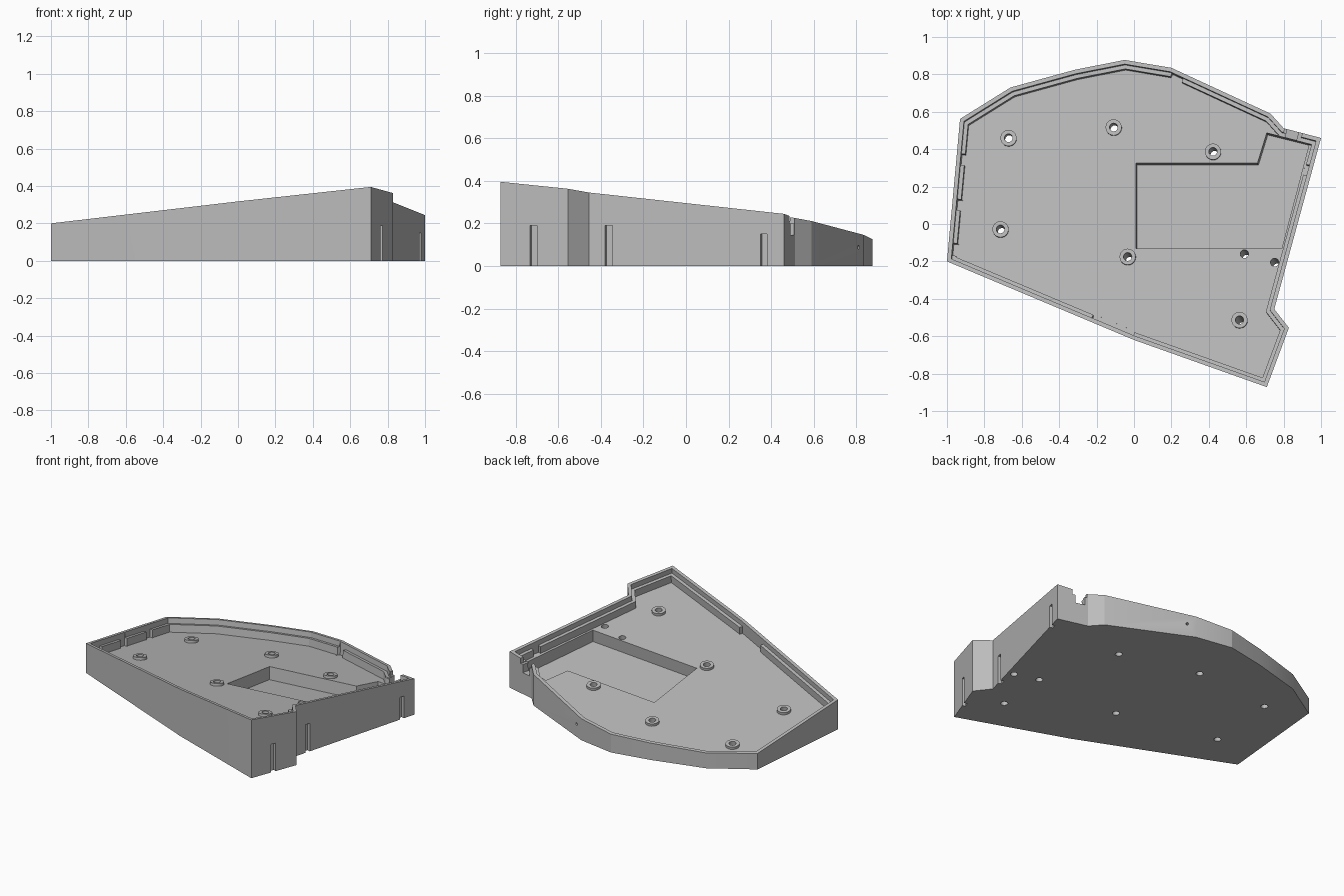
import bpy, bmesh, math
from mathutils import Vector

cube = bpy.data.objects.get("Cube")
if cube:
    bpy.data.objects.remove(cube, do_unlink=True)

grey = bpy.data.materials.new("plain grey")
grey.use_nodes = True
grey.diffuse_color = (0.5, 0.5, 0.5, 1)
grey.node_tree.nodes["Principled BSDF"].inputs["Base Color"].default_value = (0.5, 0.5, 0.5, 1)

# Sloping rim plane; the inside of the tray is built square to it
SX, SY, RIM = 0.064, -0.127, 0.239
NORMAL = Vector((-SX, -SY, 1)).normalized()
FLOOR = 0.085

OUTLINE = [Vector(p) for p in (
    (-1, -.2), (0, -.62), (.71, -.872), (.828, -.555), (.75, -.455), (1, .46), (.8, .512),
    (.73, .59), (.2, .835), (-.05, .877), (-.315, .825), (-.66, .73), (-.93, .562))]


def on_plane(p, drop=0):
    return Vector((p[0], p[1], RIM + SX * p[0] + SY * p[1] - drop))


def solid(name, bottom, top):
    """Closed prism between two matching loops."""
    bm = bmesh.new()
    lo = [bm.verts.new(p) for p in bottom]
    hi = [bm.verts.new(p) for p in top]
    bm.faces.new(lo[::-1])
    bm.faces.new(hi)
    n = len(lo)
    for i in range(n):
        j = (i + 1) % n
        bm.faces.new((lo[i], lo[j], hi[j], hi[i]))
    bmesh.ops.recalc_face_normals(bm, faces=bm.faces)
    mesh = bpy.data.meshes.new(name)
    bm.to_mesh(mesh)
    bm.free()
    mesh.materials.append(grey)
    ob = bpy.data.objects.new(name, mesh)
    bpy.context.collection.objects.link(ob)
    return ob


def tilted(name, poly, drop, rise, depth):
    """Prism extruded square to the rim plane."""
    pts = [on_plane(p, drop) for p in poly]
    return solid(name, [p - NORMAL * depth for p in pts], [p + NORMAL * rise for p in pts])


def upright(name, poly, z0, z1):
    return solid(name, [(p[0], p[1], z0) for p in poly], [(p[0], p[1], z1) for p in poly])


def cut(target, cutter):
    cutter.hide_render = True
    mod = target.modifiers.new("cut", 'BOOLEAN')
    mod.operation = 'DIFFERENCE'
    mod.solver = 'EXACT'
    mod.object = cutter
    bpy.context.view_layer.objects.active = target
    bpy.ops.object.modifier_apply(modifier=mod.name)
    bpy.data.objects.remove(cutter, do_unlink=True)


def inward(a, b):
    d = (b - a).normalized()
    return Vector((-d.y, d.x))


def inset(poly, w):
    out = []
    for i, p in enumerate(poly):
        n1 = inward(poly[i - 1], p)
        n2 = inward(p, poly[(i + 1) % len(poly)])
        out.append(p + (n1 + n2) * (w / (1 + n1.dot(n2))))
    return out


def strip(poly, edge, t0, t1, near, far):
    """Rectangle along one wall, from near to far inside it."""
    a, b = poly[edge], poly[(edge + 1) % len(poly)]
    n = inward(a, b)
    p, q = a.lerp(b, t0), a.lerp(b, t1)
    return [p + n * near, q + n * near, q + n * far, p + n * far]


def circle(x, y, r, n=24):
    return [(x + r * math.cos(2 * math.pi * i / n), y + r * math.sin(2 * math.pi * i / n))
            for i in range(n)]


# Tray body with a sloping rim
tray = solid("tray", [(p.x, p.y, 0) for p in OUTLINE], [on_plane(p) for p in OUTLINE])

# Stepped cavity: thin lip above, thicker ridge below
lip = inset(OUTLINE, .022)
cut(tray, tilted("lip_cutter", lip, 0, .1, .035))
cut(tray, tilted("cavity_cutter", inset(OUTLINE, .043), 0, .1, FLOOR))

# Gaps in the ridge
for edge, t0, t1 in ((0, .76, .985), (7, .87, .985), (12, .23, .31), (12, .56, .64),
                     (12, .88, .97), (4, .8, .86)):
    cut(tray, tilted("gap_cutter", strip(lip, edge, t0, t1, 0, .03), 0, .1, FLOOR + .001))

# Recessed pocket in the floor
pocket = [(.01, -.13), (.79, -.13), (.937, .43), (.71, .487), (.66, .325), (.01, .325)]
cut(tray, tilted("pocket_cutter", pocket, FLOOR, .04, FLOOR))

# Slots in the outside of the right-hand walls
for edge, t0, t1, top in ((2, .44, .54, .19), (4, .082, .12, .19), (4, .88, .913, .15)):
    cut(tray, upright("slot_cutter", strip(OUTLINE, edge, t0, t1, -.02, .022), -.1, top))

# Cable notch in the short back wall
for t0, t1, z in ((.5, .97, .2), (.6, .9, .145)):
    cut(tray, upright("notch_cutter", strip(OUTLINE, 5, t0, t1, -.03, .06), z, .5))

# Small hole through the long back wall
a, b = OUTLINE[7], OUTLINE[8]
n = inward(a, b).to_3d()
along = (b - a).normalized().to_3d()
centre = a.lerp(b, .9).to_3d() + Vector((0, 0, .087))
ring = [centre + along * c[0] + Vector((0, 0, c[1])) for c in circle(0, 0, .009, 12)]
cut(tray, solid("wall_hole_cutter", [p - n * .02 for p in ring], [p + n * .08 for p in ring]))

# Screw standoffs and floor holes
standoffs = ((-.67, .458), (-.108, .515), (.423, .385), (-.713, -.03), (-.033, -.177), (.565, -.515))
parts = [tray]
for x, y in standoffs + ((.59, -.16), (.752, -.205)):
    hole = circle(x, y, .022)
    cut(tray, tilted("hole_cutter", hole, FLOOR, .1, .5))
    if (x, y) in standoffs:
        post = tilted("standoff", circle(x, y, .043), FLOOR, .016, .005)
        cut(post, tilted("hole_cutter", hole, FLOOR, .1, .5))
        parts.append(post)

# Smooth the round holes, keep the edges sharp
bpy.ops.object.select_all(action='DESELECT')
for ob in parts:
    ob.select_set(True)
bpy.context.view_layer.objects.active = tray
bpy.ops.object.shade_smooth_by_angle(angle=math.radians(20))
